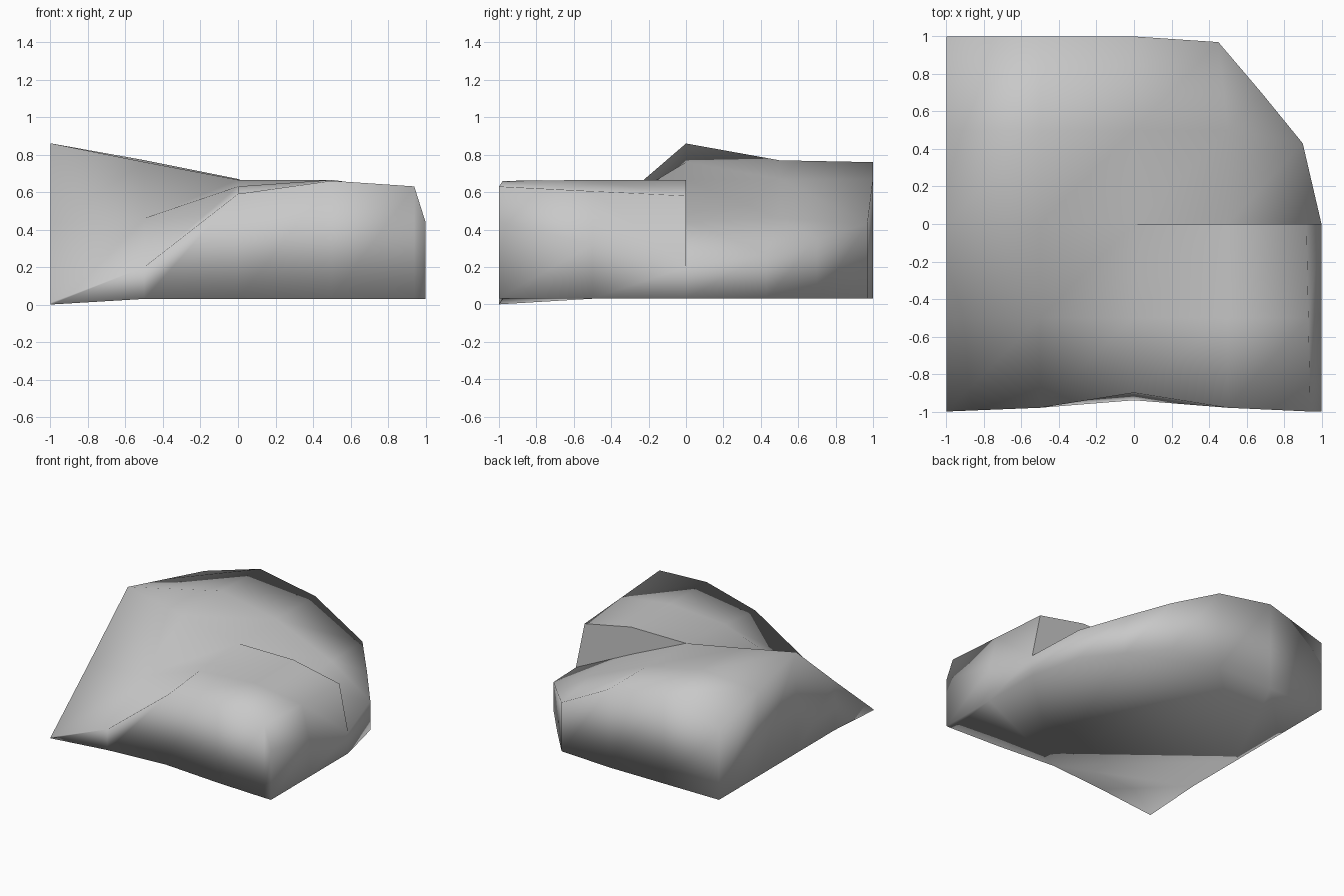
import bpy, bmesh

cube = bpy.data.objects.get("Cube")
if cube:
    bpy.data.objects.remove(cube, do_unlink=True)

# One plain grey for the whole body
grey = bpy.data.materials.new("plain grey")
grey.use_nodes = True
colour = (0.58, 0.58, 0.58, 1)
grey.diffuse_color = colour
grey.node_tree.nodes["Principled BSDF"].inputs["Base Color"].default_value = colour

FLOOR = 0.03
bm = bmesh.new()


def add_sheet(rows):
    """Skin a list of equally long point rows."""
    grid = [[bm.verts.new(p) for p in row] for row in rows]
    for near, far in zip(grid, grid[1:]):
        for i in range(len(near) - 1):
            bm.faces.new((near[i], near[i + 1], far[i + 1], far[i]))


# Ridge shared by the front and the back sheet
ridge = [(-1, 0, .86), (-.5, 0, .76), (0, 0, .665)]

# Front sheet: slope on one side, raised lobe on the other
add_sheet([
    [(-1, -1, .01), (-.5, -.98, .2), (0, -.9, .59),
     (.5, -.98, .66), (.94, -1, .63), (1, -1, .44)],
    [(-1, -.5, .43), (-.5, -.5, .46), (0, -.5, .63),
     (.5, -.5, .665), (.93, -.5, .605), (1, -.5, .32)],
    ridge + [(.5, 0, .665), (.92, 0, .58), (1, 0, .2)],
])

# Back sheet: falls away to the rounded corner
add_sheet([
    ridge + [(.5, 0, .44), (1, 0, .2)],
    [(-1, .5, .735), (-.5, .5, .77), (0, .5, .67), (.5, .5, .46), (.9, .43, .27)],
    [(-1, 1, .61), (-.5, 1, .76), (0, 1, .67), (.45, .97, .43), (.68, .7, .35)],
])
bmesh.ops.remove_doubles(bm, verts=bm.verts, dist=0.001)

# Step wall between the lobe and the back sheet
step = [e for e in bm.edges if e.is_boundary
        and all(abs(v.co.y) < .001 and v.co.x > -.001 for v in e.verts)]
bmesh.ops.holes_fill(bm, edges=step, sides=0)
for e in step:
    e.smooth = False

# Outer wall down to the floor
rim = [e for e in bm.edges if e.is_boundary]
wall = bmesh.ops.extrude_edge_only(bm, edges=rim)["geom"]
for v in wall:
    if isinstance(v, bmesh.types.BMVert):
        v.co.z = 0 if v.co.x < -.9 and v.co.y < -.9 else FLOOR
        if abs(v.co.x) < .1 and v.co.y < 0:
            v.co.y -= .04

# Underside
bmesh.ops.holes_fill(bm, edges=[e for e in bm.edges if e.is_boundary], sides=0)
bmesh.ops.triangulate(bm, faces=[f for f in bm.faces if len(f.verts) > 4])
bmesh.ops.recalc_face_normals(bm, faces=bm.faces)
for f in bm.faces:
    f.smooth = True

mesh = bpy.data.meshes.new("folded_block")
bm.to_mesh(mesh)
bm.free()
mesh.materials.append(grey)
block = bpy.data.objects.new("folded_block", mesh)
bpy.context.collection.objects.link(block)
